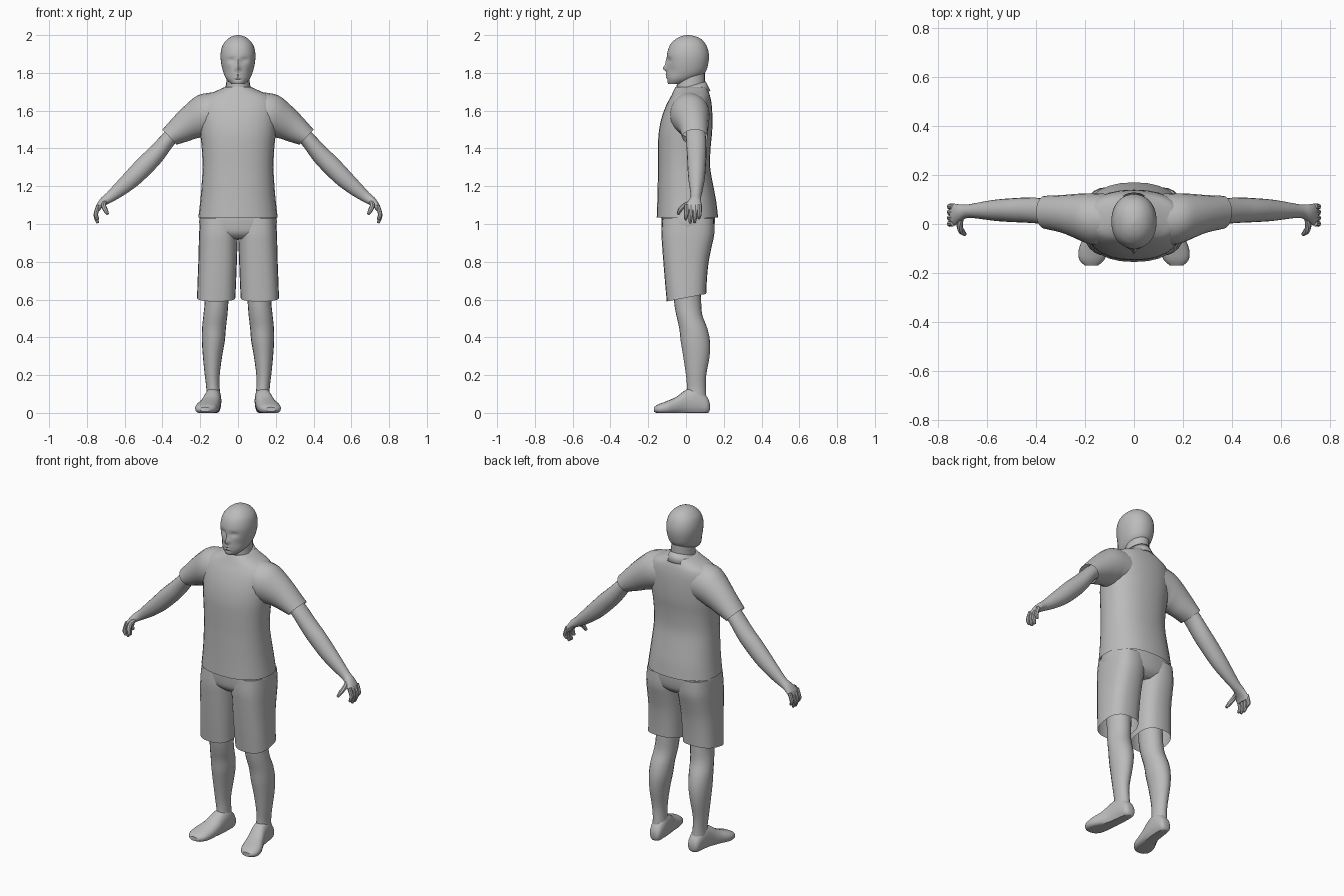
import bpy, bmesh, math
from mathutils import Vector as V

cube = bpy.data.objects.get("Cube")
if cube:
    bpy.data.objects.remove(cube)

grey = bpy.data.materials.new("plain grey")
grey.use_nodes = True
colour = (0.5, 0.5, 0.5, 1)
grey.diffuse_color = colour
grey.node_tree.nodes["Principled BSDF"].inputs["Base Color"].default_value = colour


def finish(name, bm, mirror=False, angle=40):
    bmesh.ops.recalc_face_normals(bm, faces=bm.faces)
    mesh = bpy.data.meshes.new(name)
    bm.to_mesh(mesh)
    bm.free()
    ob = bpy.data.objects.new(name, mesh)
    bpy.context.collection.objects.link(ob)
    mesh.materials.append(grey)
    if mirror:
        ob.modifiers.new("mirror", "MIRROR").use_mirror_merge = False
    bpy.ops.object.select_all(action="DESELECT")
    ob.select_set(True)
    bpy.context.view_layer.objects.active = ob
    bpy.ops.object.shade_smooth_by_angle(angle=math.radians(angle))
    return ob


def ring(c, u, v, n=20, power=2.0):
    """Superellipse around c, spanned by the half axes u and v."""
    pts = []
    for i in range(n):
        a = math.tau * i / n
        s, t = math.cos(a), math.sin(a)
        e = 2 / power
        pts.append(V(c) + V(u) * math.copysign(abs(s) ** e, s)
                   + V(v) * math.copysign(abs(t) ** e, t))
    return pts


def spline(a, b, c, d, t):
    return 0.5 * (2 * b + (c - a) * t + (2 * a - 5 * b + 4 * c - d) * t * t
                  + (3 * b - a - 3 * c + d) * t ** 3)


def add_loft(bm, rings, steps=3, caps=(True, True)):
    """Skin through the rings, with smooth in-between rings."""
    full, last = [], len(rings) - 1
    for k in range(last):
        four = [rings[min(max(k + j, 0), last)] for j in (-1, 0, 1, 2)]
        for s in range(steps):
            full.append([spline(*p, s / steps) for p in zip(*four)])
    full.append(rings[-1])
    loops = [[bm.verts.new(p) for p in r] for r in full]
    n = len(rings[0])
    for lo, hi in zip(loops, loops[1:]):
        for i in range(n):
            j = (i + 1) % n
            bm.faces.new((lo[i], lo[j], hi[j], hi[i]))
    for cap, loop in zip(caps, (loops[0], loops[-1])):
        if cap:
            bm.faces.new(loop)


def level(z, x0, x1, y0, y1, tilt=0, n=24, power=2.0):
    """Level ring from its extents; tilt raises the back."""
    return ring(((x0 + x1) / 2, (y0 + y1) / 2, z), ((x1 - x0) / 2, 0, 0),
                (0, (y1 - y0) / 2, tilt), n, power)


def limb(xt, zt, xb, zb, y0, y1):
    """Sideways ring from its top point, bottom point and depth."""
    return ring(((xt + xb) / 2, (y0 + y1) / 2, (zt + zb) / 2),
                ((xt - xb) / 2, 0, (zt - zb) / 2), (0, (y1 - y0) / 2, 0))


def add_finger(bm, pts, r):
    pts = [V(p) for p in pts]
    rings = []
    for i, p in enumerate(pts):
        t = (pts[min(i + 1, len(pts) - 1)] - pts[max(i - 1, 0)]).normalized()
        u = t.cross(V((0, 1, 0))).normalized()
        k = r * (0.6 if i == len(pts) - 1 else 1)
        rings.append(ring(p, u * k, t.cross(u) * k, 8))
    add_loft(bm, rings, 2)


# Head, with the face pressed into the front
bm = bmesh.new()
skull = [(1.74, .034, -.094, -.02), (1.765, .06, -.102, .05), (1.80, .077, -.103, .10),
         (1.85, .089, -.1, .118), (1.90, .092, -.1, .121), (1.945, .082, -.086, .108),
         (1.975, .06, -.06, .085), (1.992, .035, -.03, .055), (2.0, .008, .0, .02)]
add_loft(bm, [level(z, -w, w, a, b, n=40, power=2.15) for z, w, a, b in skull], 5)
face = [(0, 1.825, .011, .014, -.022), (0, 1.855, .009, .02, -.009),
        (.034, 1.868, .017, .011, .012), (-.034, 1.868, .017, .011, .012),
        (0, 1.79, .022, .005, -.006), (0, 1.776, .018, .005, -.004),
        (0, 1.783, .024, .003, .004), (0, 1.764, .02, .005, .006),
        (.06, 1.81, .018, .025, .006), (-.06, 1.81, .018, .025, .006)]
for v in bm.verts:
    if v.co.y < -0.02:
        x, z = v.co.x, v.co.z
        v.co.y += sum(d * math.exp(-((x - fx) / sx) ** 2 - ((z - fz) / sz) ** 2)
                      for fx, fz, sx, sz, d in face)
finish("head", bm)

# Neck
bm = bmesh.new()
add_loft(bm, [level(1.64, -.075, .075, -.06, .11), level(1.72, -.064, .064, -.05, .1),
              level(1.81, -.06, .06, -.045, .1)])
finish("neck", bm)

# Shirt body
bm = bmesh.new()
body = [(1.035, .21, -.155, .17), (1.12, .2, -.152, .16), (1.2, .193, -.15, .145),
        (1.3, .188, -.148, .128), (1.4, .192, -.148, .13), (1.48, .2, -.145, .138),
        (1.56, .205, -.13, .14), (1.63, .205, -.104, .136), (1.675, .18, -.08, .128),
        (1.70, .125, -.068, .12), (1.725, .07, -.055, .11)]
add_loft(bm, [level(z, -w, w, a, b, n=28, power=2.3) for z, w, a, b in body],
         caps=(False, True))
finish("shirt_body", bm)

# Sleeves
bm = bmesh.new()
sleeve = [(.06, 1.70, .06, 1.48, -.07, .12), (.15, 1.695, .16, 1.47, -.085, .125),
          (.215, 1.68, .19, 1.46, -.075, .125), (.27, 1.637, .225, 1.452, -.055, .122),
          (.33, 1.578, .265, 1.438, -.035, .118), (.4, 1.5, .325, 1.42, -.02, .115)]
add_loft(bm, [limb(*r) for r in sleeve], caps=(True, False))
finish("sleeves", bm, True)

# Collar: a folded band with two points at the front
bm = bmesh.new()
rows = []
for i in range(25):
    s = i / 12 - 1
    front = abs(s) ** 4
    row = []
    for gap, rx, ry, z, drop in ((8, .066, .082, 1.755, .05), (26, .088, .107, 1.705, .055)):
        a = s * math.radians(180 - gap)
        row.append(bm.verts.new((rx * math.sin(a), .022 + ry * math.cos(a),
                                 z - drop * (1 - math.cos(a)) / 2 - (front * .025 if gap > 8 else 0))))
    rows.append(row)
for p, q in zip(rows, rows[1:]):
    bm.faces.new((p[0], q[0], q[1], p[1]))
collar = finish("collar", bm)
collar.modifiers.new("cloth", "SOLIDIFY").thickness = 0.006

# Arms and hands
bm = bmesh.new()
arm = [(.33, 1.54, .27, 1.47, .0, .1), (.385, 1.49, .33, 1.43, .0, .105),
       (.467, 1.405, .4, 1.335, .005, .108), (.53, 1.345, .465, 1.265, .008, .105),
       (.59, 1.28, .53, 1.205, .012, .1), (.645, 1.22, .6, 1.155, .02, .09),
       (.695, 1.165, .66, 1.12, .025, .08), (.725, 1.138, .695, 1.102, .012, .08),
       (.75, 1.1, .72, 1.085, -.008, .083), (.754, 1.075, .732, 1.07, -.006, .08)]
add_loft(bm, [limb(*r) for r in arm])
for y, tip in ((.002, 1.022), (.026, 1.005), (.049, 1.006), (.072, 1.028)):
    add_finger(bm, [(.738, y, 1.1), (.75, y, 1.065), (.752, y - .002, (tip + 1.065) / 2),
                    (.742, y - .004, tip)], .0115)
add_finger(bm, [(.705, .03, 1.115), (.712, -.005, 1.1), (.704, -.03, 1.078),
                (.69, -.042, 1.052)], .013)
finish("arms", bm, True)

# Shorts: hips and two trouser legs
bm = bmesh.new()
hips = [(.92, .12, -.09, .11), (.95, .19, -.122, .142), (1.0, .205, -.13, .152),
        (1.05, .2, -.13, .152), (1.1, .18, -.12, .14)]
add_loft(bm, [level(z, -w, w, a, b, power=2.5) for z, w, a, b in hips])
finish("shorts_hips", bm)
bm = bmesh.new()
trouser = [(1.03, .0, .2, -.125, .148, 0), (.95, .0, .206, -.13, .15, 0),
           (.88, .003, .208, -.126, .136, 0), (.8, .006, .21, -.12, .12, 0),
           (.7, .01, .214, -.111, .111, .01), (.61, .014, .217, -.102, .107, .02)]
add_loft(bm, [level(*r, power=2.6) for r in trouser], caps=(True, False))
finish("shorts_legs", bm, True)

# Bare legs
bm = bmesh.new()
leg = [(.75, .04, .18, -.07, .075), (.6, .05, .176, -.064, .08), (.52, .056, .183, -.052, .086),
       (.45, .064, .19, -.036, .112), (.38, .07, .191, -.028, .127), (.3, .084, .186, -.015, .125),
       (.2, .097, .176, .0, .107), (.13, .097, .168, .005, .105), (.06, .09, .17, .0, .11)]
add_loft(bm, [level(*r, n=20) for r in leg])
finish("legs", bm, True)

# Feet, heel to toe, flat underneath
bm = bmesh.new()
foot = [(.126, .125, .018, .015, .05), (.112, .127, .034, -.005, .085), (.06, .13, .042, -.01, .135),
        (.0, .137, .046, -.01, .122), (-.05, .15, .053, -.01, .086), (-.1, .165, .06, -.01, .063),
        (-.145, .172, .052, -.005, .046), (-.17, .174, .026, .006, .03)]
add_loft(bm, [ring((x, y, (a + b) / 2), (w, 0, 0), (0, 0, (b - a) / 2), 20, 2.3)
              for y, x, w, a, b in foot])
for v in bm.verts:
    v.co.z = max(v.co.z, 0)
finish("feet", bm, True)
